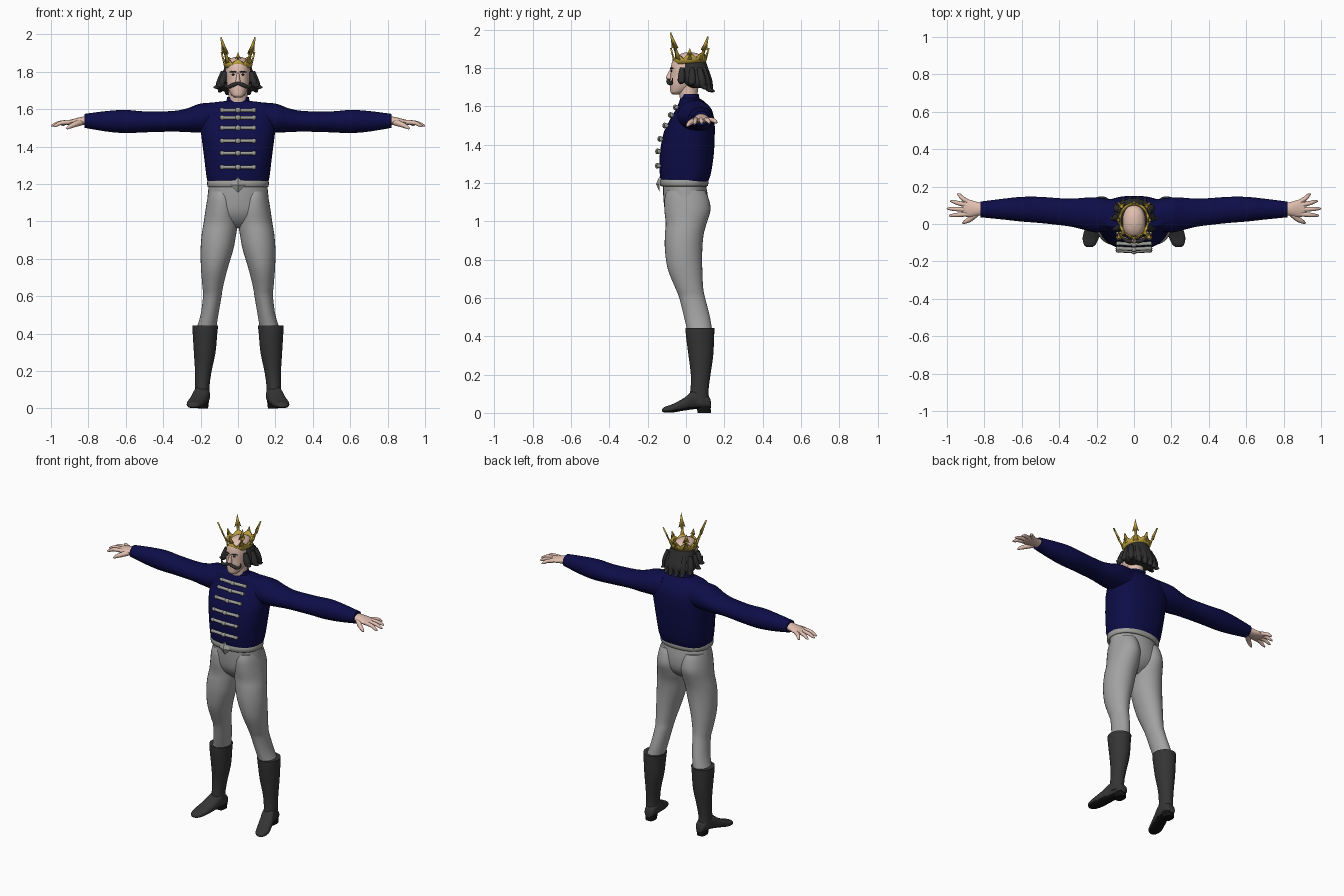
import bpy, bmesh, math
from mathutils import Vector


def mat(name, r, g, b):
    m = bpy.data.materials.new(name)
    m.diffuse_color = (r, g, b, 1)
    return m


NAVY = mat("navy cloth", 0.004, 0.004, 0.065)
GREY = mat("grey trousers", 0.36, 0.36, 0.36)
SILVER = mat("silver braid", 0.34, 0.34, 0.32)
BOOT = mat("boot leather", 0.035, 0.035, 0.035)
SOLE = mat("black sole", 0.006, 0.006, 0.006)
SKIN = mat("skin", 0.75, 0.52, 0.43)
HAIR = mat("dark hair", 0.028, 0.028, 0.028)
GOLD = mat("gold", 0.52, 0.36, 0.05)


def finish(ob, material, mirror=False, solid=0, angle=45):
    if material:
        ob.data.materials.append(material)
    bpy.ops.object.select_all(action='DESELECT')
    ob.select_set(True)
    bpy.context.view_layer.objects.active = ob
    bpy.ops.object.shade_smooth_by_angle(angle=math.radians(angle))
    if solid:
        s = ob.modifiers.new("thickness", 'SOLIDIFY')
        s.thickness, s.offset = solid, 0
    if mirror:
        ob.modifiers.new("mirror", 'MIRROR').use_mirror_merge = False
    return ob


def from_bmesh(name, bm):
    bmesh.ops.recalc_face_normals(bm, faces=bm.faces)
    me = bpy.data.meshes.new(name)
    bm.to_mesh(me)
    bm.free()
    ob = bpy.data.objects.new(name, me)
    bpy.context.collection.objects.link(ob)
    return ob


def loft(name, rings, material, axis='z', mirror=False, n=32, power=2.0, steps=4):
    """Skin rings (t, a0, a1, b0, b1): position on the axis and bounds across it."""
    dense = []
    for i in range(len(rings) - 1):
        p = [rings[max(0, min(len(rings) - 1, i + k))] for k in (-1, 0, 1, 2)]
        for s in range(steps):
            u = s / steps
            dense.append([0.5 * (2 * b + (c - a) * u + (2 * a - 5 * b + 4 * c - d) * u * u
                                 + (3 * b - a - 3 * c + d) * u ** 3) for a, b, c, d in zip(*p)])
    dense.append(rings[-1])
    bm = bmesh.new()
    loops = []
    for t, a0, a1, b0, b1 in dense:
        loop = []
        for k in range(n):
            ang = 2 * math.pi * k / n
            c, s = math.cos(ang), math.sin(ang)
            a = (a0 + a1) / 2 + (a1 - a0) / 2 * math.copysign(abs(c) ** (2 / power), c)
            b = (b0 + b1) / 2 + (b1 - b0) / 2 * math.copysign(abs(s) ** (2 / power), s)
            loop.append(bm.verts.new({'z': (a, b, t), 'x': (t, a, b), 'y': (a, t, b)}[axis]))
        loops.append(loop)
    for l0, l1 in zip(loops, loops[1:]):
        for k in range(n):
            j = (k + 1) % n
            bm.faces.new((l0[k], l0[j], l1[j], l1[k]))
    bm.faces.new(loops[0])
    bm.faces.new(loops[-1])
    return finish(from_bmesh(name, bm), material, mirror)


def tube(name, pts, material, mirror=False):
    """Round tapering tube through (x, y, z, radius) points."""
    cu = bpy.data.curves.new(name, 'CURVE')
    cu.dimensions, cu.bevel_depth, cu.bevel_resolution, cu.use_fill_caps = '3D', 1, 3, True
    sp = cu.splines.new('NURBS')
    sp.points.add(len(pts) - 1)
    for q, (x, y, z, r) in zip(sp.points, pts):
        q.co, q.radius = (x, y, z, 1), r
    sp.order_u, sp.use_endpoint_u, sp.resolution_u = 3, True, 5
    ob = bpy.data.objects.new(name, cu)
    bpy.context.collection.objects.link(ob)
    bpy.ops.object.select_all(action='DESELECT')
    ob.select_set(True)
    bpy.context.view_layer.objects.active = ob
    bpy.ops.object.convert(target='MESH')
    return finish(bpy.context.object, material, mirror)


def ball(name, loc, size, material, mirror=False):
    bm = bmesh.new()
    bmesh.ops.create_uvsphere(bm, u_segments=14, v_segments=8, radius=1)
    for v in bm.verts:
        v.co = Vector(loc) + v.co * Vector(size)
    return finish(from_bmesh(name, bm), material, mirror)


# Jacket: body, collar, sleeves
loft("jacket_body", [(1.2, -.16, .16, -.13, .112), (1.25, -.17, .17, -.137, .13), (1.35, -.182, .182, -.137, .145),
     (1.45, -.195, .195, -.12, .15), (1.5, -.2, .2, -.1, .15), (1.555, -.205, .205, -.07, .143),
     (1.6, -.2, .2, -.043, .12), (1.63, -.16, .16, -.03, .09), (1.643, -.07, .07, -.02, .065)], NAVY, n=48, power=2.4)
loft("collar", [(1.6, -.08, .08, -.045, .085), (1.635, -.064, .064, -.032, .072), (1.665, -.058, .058, -.026, .066)], NAVY)
loft("sleeve", [(.1, -.03, .13, 1.47, 1.636), (.2, -.045, .142, 1.475, 1.63), (.27, -.03, .14, 1.477, 1.605),
     (.35, -.012, .135, 1.48, 1.59), (.5, .005, .145, 1.476, 1.588), (.6, .013, .145, 1.472, 1.596),
     (.7, .024, .135, 1.48, 1.59), (.82, .036, .12, 1.5, 1.575)], NAVY, 'x', True)

# Silver braid bars with knobs, belt and buckle
for z, y in ((1.595, -.052), (1.555, -.078), (1.5, -.108), (1.43, -.134), (1.365, -.145), (1.29, -.146)):
    tube("braid_bar", [(-.095, y + .006, z, .01), (-.04, y, z, .01), (.04, y, z, .01), (.095, y + .006, z, .01)], SILVER)
    ball("braid_button", (0, y - .004, z), (.015, .012, .015), SILVER)
    ball("braid_knot", (.085, y + .003, z), (.013, .011, .013), SILVER, True)
loft("belt", [(1.183, -.157, .157, -.128, .108), (1.187, -.164, .164, -.135, .115), (1.216, -.164, .164, -.137, .117),
     (1.221, -.157, .157, -.13, .11)], SILVER, n=48, power=2.3, steps=2)
bm = bmesh.new()
outer = [bm.verts.new((x, -.138, z)) for x, z in ((-.042, 1.195), (0, 1.153), (.042, 1.195), (0, 1.237))]
tip = bm.verts.new((0, -.156, 1.195))
for k in range(4):
    bm.faces.new((outer[k], outer[(k + 1) % 4], tip))
bm.faces.new(outer)
finish(from_bmesh("belt_buckle", bm), SILVER, angle=10)

# Trousers
loft("trouser_seat", [(1.2, -.156, .156, -.12, .102), (1.12, -.164, .164, -.118, .115), (1.05, -.17, .17, -.108, .11),
     (1.0, -.13, .13, -.08, .08), (.965, -.04, .04, -.04, .03)], GREY)
loft("trouser_leg", [(1.16, .02, .155, -.1, .1), (1.12, .008, .164, -.112, .118), (1.06, .0, .174, -.113, .128),
     (.99, .0, .184, -.106, .108), (.93, .01, .194, -.11, .092), (.85, .025, .2, -.11, .085),
     (.75, .055, .198, -.095, .085), (.65, .08, .19, -.055, .09), (.6, .088, .187, -.035, .1),
     (.5, .105, .2, -.01, .125), (.42, .118, .225, .01, .138)], GREY, mirror=True)

# Boots: shaft, foot with dark sole, heel
loft("boot_shaft", [(.442, .106, .244, -.002, .148), (.4, .111, .242, .0, .147), (.3, .12, .236, .013, .142),
     (.2, .141, .23, .025, .128), (.12, .152, .23, .023, .118), (.05, .152, .232, .01, .122)], BOOT, mirror=True)
foot = loft("boot_foot", [(.13, .165, .21, .025, .06), (.115, .155, .22, .022, .09), (.05, .15, .236, .02, .12),
            (-.01, .165, .257, .012, .078), (-.07, .186, .274, .002, .046), (-.11, .205, .268, .002, .032),
            (-.124, .225, .252, .006, .02)], BOOT, 'y', True, power=2.4)
foot.data.materials.append(SOLE)
for f in foot.data.polygons:
    if f.normal.z < -.6:
        f.material_index = 1
loft("boot_heel", [(0, .16, .215, .06, .13), (.045, .155, .22, .055, .128)], SOLE, mirror=True, power=3, steps=1)

# Hands: palm, four fingers, thumb
loft("palm", [(.8, .047, .11, 1.513, 1.563), (.84, .043, .118, 1.515, 1.558), (.88, .037, .13, 1.515, 1.548),
     (.91, .042, .132, 1.515, 1.54), (.922, .055, .122, 1.519, 1.535)], SKIN, 'x', True, 20)
for y0, x1, y1, z1 in ((.12, .945, .158, 1.513), (.1, .982, .122, 1.512), (.077, 1.0, .082, 1.51), (.053, .988, .045, 1.507)):
    tube("finger", [(.89, y0, 1.53, .013), ((.9 + x1) / 2, (y0 + y1) / 2, 1.531, .012),
                    (x1 - .012, y1, z1 + .004, .009), (x1, y1, z1, .004)], SKIN, True)
tube("thumb", [(.84, .06, 1.53, .018), (.87, .028, 1.52, .015), (.905, .01, 1.505, .011), (.915, .005, 1.495, .005)], SKIN, True)

# Head: neck, skull, nose, ears and face details
loft("neck", [(1.6, -.054, .054, -.025, .065), (1.66, -.05, .05, -.035, .06), (1.73, -.05, .05, -.045, .07)], SKIN)
loft("head", [(1.663, -.016, .016, -.07, -.035), (1.672, -.032, .032, -.08, -.01), (1.69, -.044, .044, -.083, .02),
     (1.72, -.056, .056, -.084, .055), (1.76, -.063, .063, -.081, .09), (1.8, -.066, .066, -.079, .1),
     (1.84, -.06, .06, -.07, .1), (1.866, -.045, .045, -.045, .082), (1.88, -.018, .018, -.01, .045)], SKIN, power=2.2)
loft("nose", [(1.737, -.009, .009, -.09, -.06), (1.747, -.014, .014, -.104, -.06), (1.76, -.011, .011, -.102, -.06),
     (1.795, -.006, .006, -.082, -.06)], SKIN, n=14)
ball("eye", (.026, -.076, 1.785), (.009, .005, .005), HAIR, True)
tube("eyebrow", [(.01, -.081, 1.798, .004), (.03, -.079, 1.803, .005), (.046, -.067, 1.797, .002)], HAIR, True)
tube("moustache", [(0, -.091, 1.738, .008), (.028, -.096, 1.73, .012), (.055, -.08, 1.715, .009),
                   (.073, -.07, 1.732, .005), (.07, -.07, 1.748, .002)], HAIR, True)

# Hair: swept back mass with flicked locks
loft("hair", [(1.695, -.075, .075, .035, .11), (1.702, -.095, .095, .01, .13), (1.73, -.106, .106, -.025, .137),
     (1.77, -.094, .094, -.034, .126), (1.81, -.077, .077, -.04, .112), (1.84, -.068, .068, -.05, .102)], HAIR)
for x, y, x1, y1, z1 in ((.07, -.02, .115, -.03, 1.725), (.08, .03, .13, .03, 1.715), (.08, .07, .105, .11, 1.695),
                         (.05, .09, .06, .142, 1.68), (.018, .1, .02, .15, 1.678)):
    tube("hair_lock", [(x, y, 1.8, .012), (x * 1.15, y * 1.15, 1.75, .022), ((x + x1) / 2, (y + y1) / 2, z1, .018),
                       (x1, y1, z1 + .002, .003)], HAIR, True)

# Crown: scalloped flaring band, tall spear points on the corners, small ones between
bm = bmesh.new()
rows = []
for k in range(64):
    a = 2 * math.pi * k / 64
    c, s = math.cos(a), math.sin(a)
    low = 1.826 + .008 * s
    high = low + .026 + .022 * abs(math.cos(4 * a))
    rows.append([bm.verts.new((r * c, .02 + (r + .01) * s, z)) for r, z in ((.071, low), (.074, low + .018), (.08, high))])
for k in range(64):
    p, q = rows[k], rows[(k + 1) % 64]
    for i in (0, 1):
        bm.faces.new((p[i], q[i], q[i + 1], p[i + 1]))
finish(from_bmesh("crown_band", bm), GOLD, solid=.008)
# Half outline of a spear point: width, height as fractions
spear = ((.2, 0), (.08, .3), (.1, .48), (.24, .42), (.1, .7), (0, 1))
for k in range(8):
    a = k * math.pi / 4
    out = Vector((math.cos(a), math.sin(a), 0))
    side = Vector((-out.y, out.x, 0))
    h = (.13 - .015 * out.y) if k % 2 else .06
    lean = Vector((out.x * .4, out.y * .42, 1)) if k % 2 else Vector((out.x * .25, out.y * .25, 1))
    base = Vector((.074 * out.x, .02 + .084 * out.y, 1.845))
    w = .085 if k % 2 else .065
    pts = [(u, v) for u, v in spear] + [(-u, v) for u, v in reversed(spear[:-1])]
    bm = bmesh.new()
    bm.faces.new([bm.verts.new(base + side * (u * w) + lean * (v * h)) for u, v in pts])
    finish(from_bmesh("crown_point", bm), GOLD, solid=.009)
